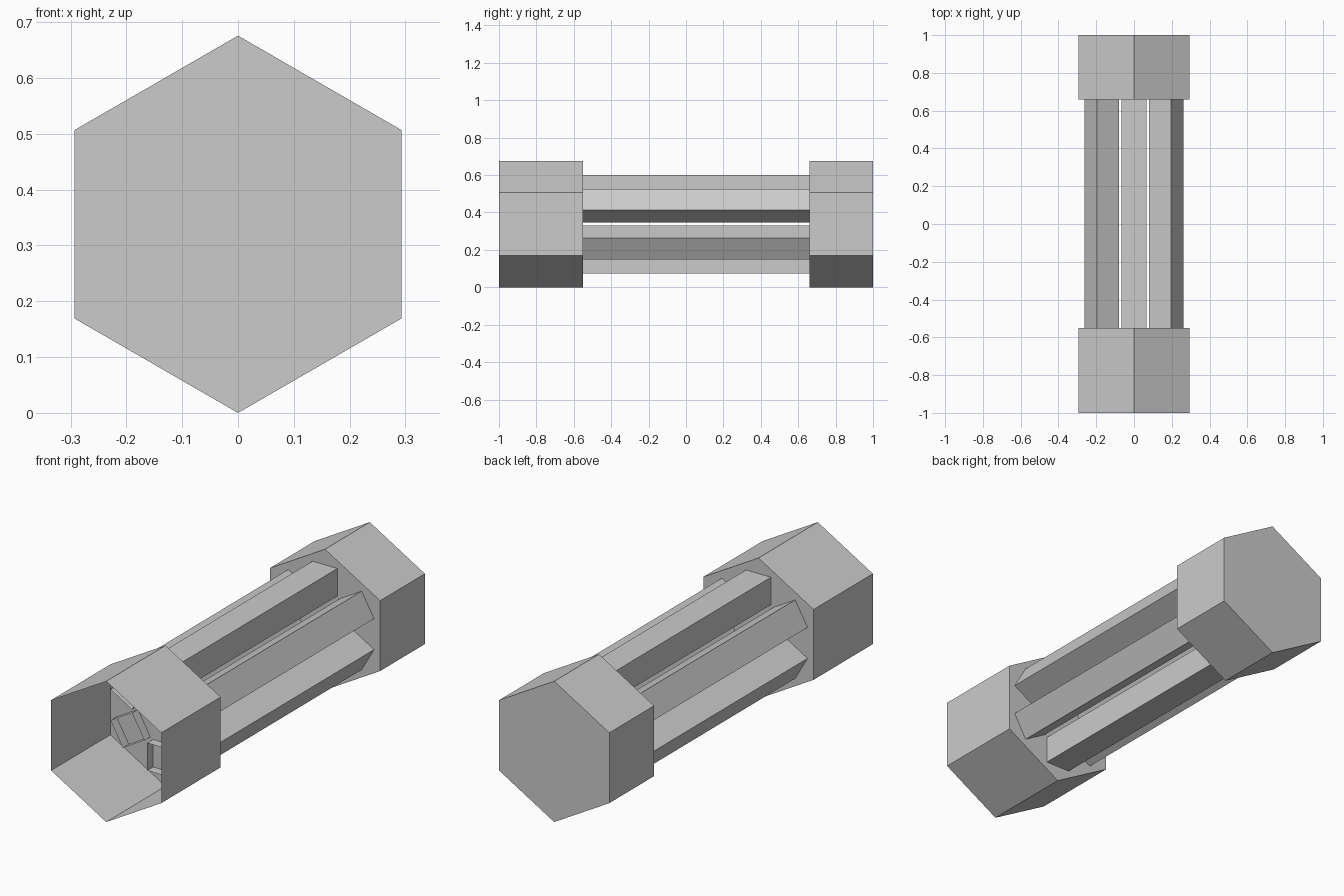
import bpy, bmesh
from math import sin, cos, pi, sqrt

cube = bpy.data.objects.get("Cube")
if cube:
    bpy.data.objects.remove(cube, do_unlink=True)

grey = bpy.data.materials.new("light_grey")
grey.use_nodes = True
colour = (0.6, 0.6, 0.6, 1)
grey.diffuse_color = colour
grey.node_tree.nodes["Principled BSDF"].inputs["Base Color"].default_value = colour

CAP_RADIUS = 0.338
BAR_HALF = 0.066
BAR_RING = 0.197


def prism(name, sides, radius, x, z, turn, y0, y1, front=True, back=True):
    """Regular prism along y with optional end faces."""
    bm = bmesh.new()
    rings = []
    for y in (y0, y1):
        angles = [turn + 2 * pi * i / sides for i in range(sides)]
        rings.append([bm.verts.new((x + radius * cos(a), y, z + radius * sin(a)))
                      for a in angles])
    near, far = rings
    for i in range(sides):
        j = (i + 1) % sides
        bm.faces.new((near[i], near[j], far[j], far[i]))
    if front:
        bm.faces.new(near[::-1])
    if back:
        bm.faces.new(far)
    bmesh.ops.recalc_face_normals(bm, faces=bm.faces)
    mesh = bpy.data.meshes.new(name)
    bm.to_mesh(mesh)
    bm.free()
    mesh.materials.append(grey)
    obj = bpy.data.objects.new(name, mesh)
    bpy.context.collection.objects.link(obj)
    return obj


# Hexagonal ends: an open cup at the front, a closed block at the back
prism("front_cup", 6, CAP_RADIUS, 0, CAP_RADIUS, pi / 2, -1, -0.55, front=False)
prism("back_block", 6, CAP_RADIUS, 0, CAP_RADIUS, pi / 2, 0.66, 1)

# Six square tubes in a ring, poking slightly into the cup
for k in range(6):
    a = pi / 2 + k * pi / 3
    prism(f"bar_{k + 1}", 4, BAR_HALF * sqrt(2),
          BAR_RING * cos(a), CAP_RADIUS + BAR_RING * sin(a), a + pi / 4,
          -0.595, 0.70, front=False, back=False)
